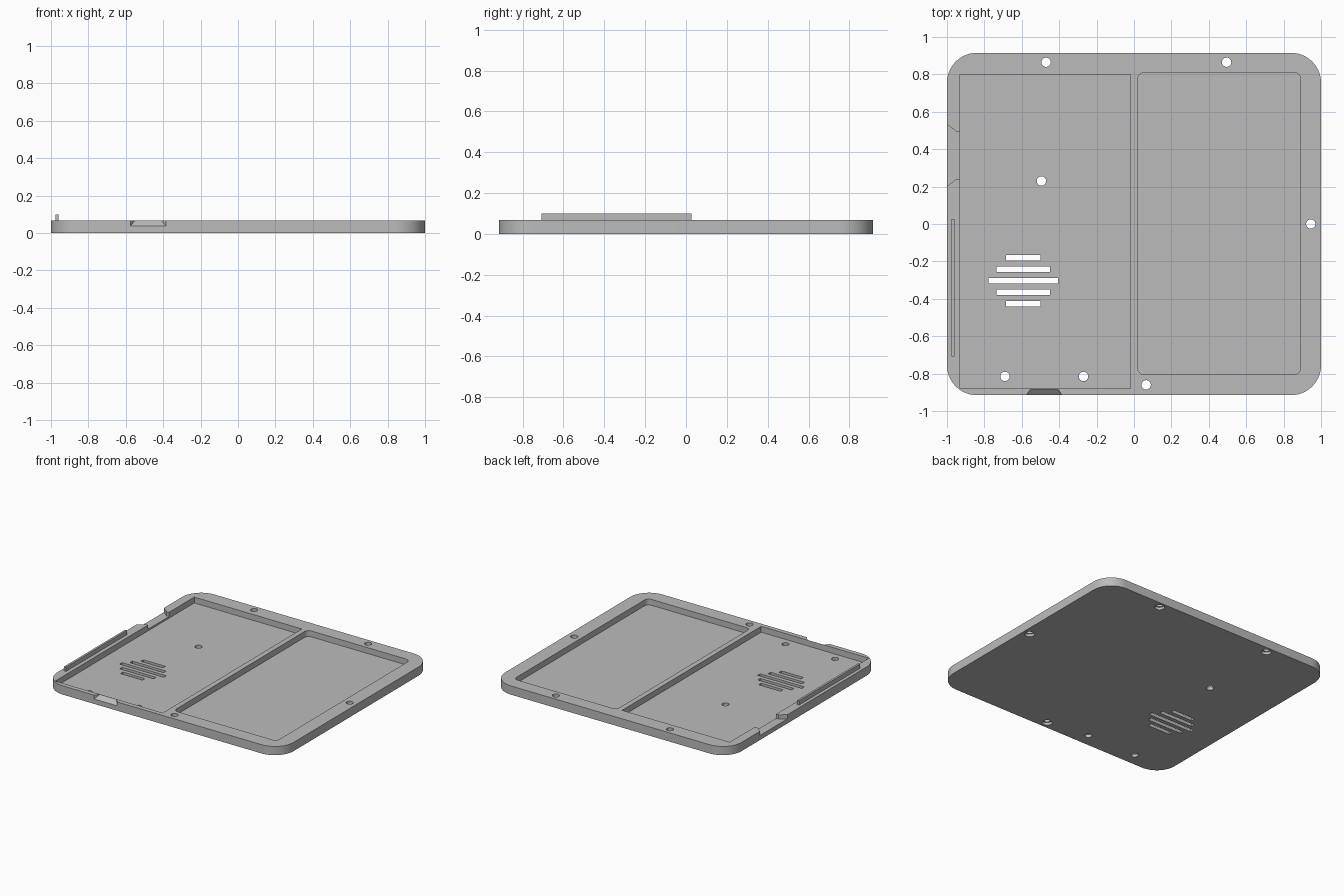
import bpy
import bmesh
import math

cube = bpy.data.objects.get("Cube")
if cube:
    bpy.data.objects.remove(cube, do_unlink=True)

grey = bpy.data.materials.new("plain grey")
grey.use_nodes = True
grey.diffuse_color = (0.5, 0.5, 0.5, 1)
grey.node_tree.nodes["Principled BSDF"].inputs["Base Color"].default_value = (0.5, 0.5, 0.5, 1)

HEIGHT, FLOOR = 0.067, 0.022
ABOVE, BELOW = 0.15, -0.05
HALF_Y = 0.915


def prism(name, outline, z0, z1):
    """Extrude a plan outline between two heights."""
    bm = bmesh.new()
    low = [bm.verts.new((x, y, z0)) for x, y in outline]
    high = [bm.verts.new((x, y, z1)) for x, y in outline]
    bm.faces.new(low[::-1])
    bm.faces.new(high)
    for i in range(len(low)):
        j = (i + 1) % len(low)
        bm.faces.new((low[i], low[j], high[j], high[i]))
    bmesh.ops.recalc_face_normals(bm, faces=bm.faces)
    mesh = bpy.data.meshes.new(name)
    bm.to_mesh(mesh)
    bm.free()
    mesh.materials.append(grey)
    obj = bpy.data.objects.new(name, mesh)
    bpy.context.collection.objects.link(obj)
    return obj


def rectangle(x0, x1, y0, y1, r=0, steps=10):
    """Rectangle outline with optional rounded corners."""
    if not r:
        return [(x0, y0), (x1, y0), (x1, y1), (x0, y1)]
    centres = [(x1 - r, y1 - r), (x0 + r, y1 - r), (x0 + r, y0 + r), (x1 - r, y0 + r)]
    return [(cx + r * math.cos(a), cy + r * math.sin(a))
            for k, (cx, cy) in enumerate(centres)
            for a in [(k + i / steps) * math.pi / 2 for i in range(steps + 1)]]


def circle(x, y, r, sides=32):
    return [(x + r * math.cos(2 * math.pi * i / sides),
             y + r * math.sin(2 * math.pi * i / sides)) for i in range(sides)]


def cut(target, cutter):
    """Subtract a cutter and discard it."""
    cutter.hide_render = True
    mod = target.modifiers.new("cut", "BOOLEAN")
    mod.operation = "DIFFERENCE"
    mod.solver = "EXACT"
    mod.object = cutter
    bpy.context.view_layer.objects.active = target
    bpy.ops.object.modifier_apply(modifier=mod.name)
    bpy.data.objects.remove(cutter, do_unlink=True)


# Rounded case plate
case = prism("case_plate", rectangle(-1, 1, -HALF_Y, HALF_Y, 0.16, 14), 0, HEIGHT)

# Two pockets: square corners on one side, rounded on the other
cut(case, prism("square_pocket", rectangle(-0.93, -0.02, -0.88, 0.80), FLOOR, ABOVE))
cut(case, prism("rounded_pocket", rectangle(0.02, 0.89, -0.805, 0.81, 0.035, 6), FLOOR, ABOVE))

# Screw holes through the rim, widened underneath
for x, y in [(-0.47, 0.865), (0.495, 0.865), (0.945, 0.0), (0.065, -0.86)]:
    cut(case, prism("rim_hole", circle(x, y, 0.025), BELOW, ABOVE))
    cut(case, prism("screw_recess", circle(x, y, 0.035), BELOW, 0.02))

# Small holes through the pocket floor
for x, y in [(-0.495, 0.23), (-0.69, -0.815), (-0.27, -0.815)]:
    cut(case, prism("floor_hole", circle(x, y, 0.025), BELOW, ABOVE))

# Speaker slots
for i, half in enumerate([0.093, 0.143, 0.187, 0.143, 0.093]):
    y = -0.18 - 0.0615 * i
    cut(case, prism("speaker_slot",
                    rectangle(-0.592 - half, -0.592 + half, y - 0.015, y + 0.015),
                    BELOW, ABOVE))

# Front notch: tapered plan with a floor rising inwards
notch = prism("front_notch", [(-0.579, -0.92), (-0.381, -0.92), (-0.409, -0.881), (-0.551, -0.881)],
              0.033, ABOVE)
for v in notch.data.vertices:
    if v.co.z < HEIGHT and v.co.y > -0.9:
        v.co.z = HEIGHT - 0.001
cut(case, notch)

# Side notch: opening through the rim, wider outside
cut(case, prism("side_notch", [(-1.01, 0.195), (-0.95, 0.24), (-0.92, 0.24),
                               (-0.92, 0.495), (-0.95, 0.495), (-1.01, 0.54)], 0.035, ABOVE))

# Raised locating rib on the rim
rib = prism("locating_rib", rectangle(-0.975, -0.959, -0.708, 0.028), HEIGHT - 0.005, 0.1)

# Crisp edges with smooth round corners
bpy.ops.object.select_all(action="DESELECT")
case.select_set(True)
bpy.context.view_layer.objects.active = case
bpy.ops.object.shade_smooth_by_angle(angle=math.radians(30))
